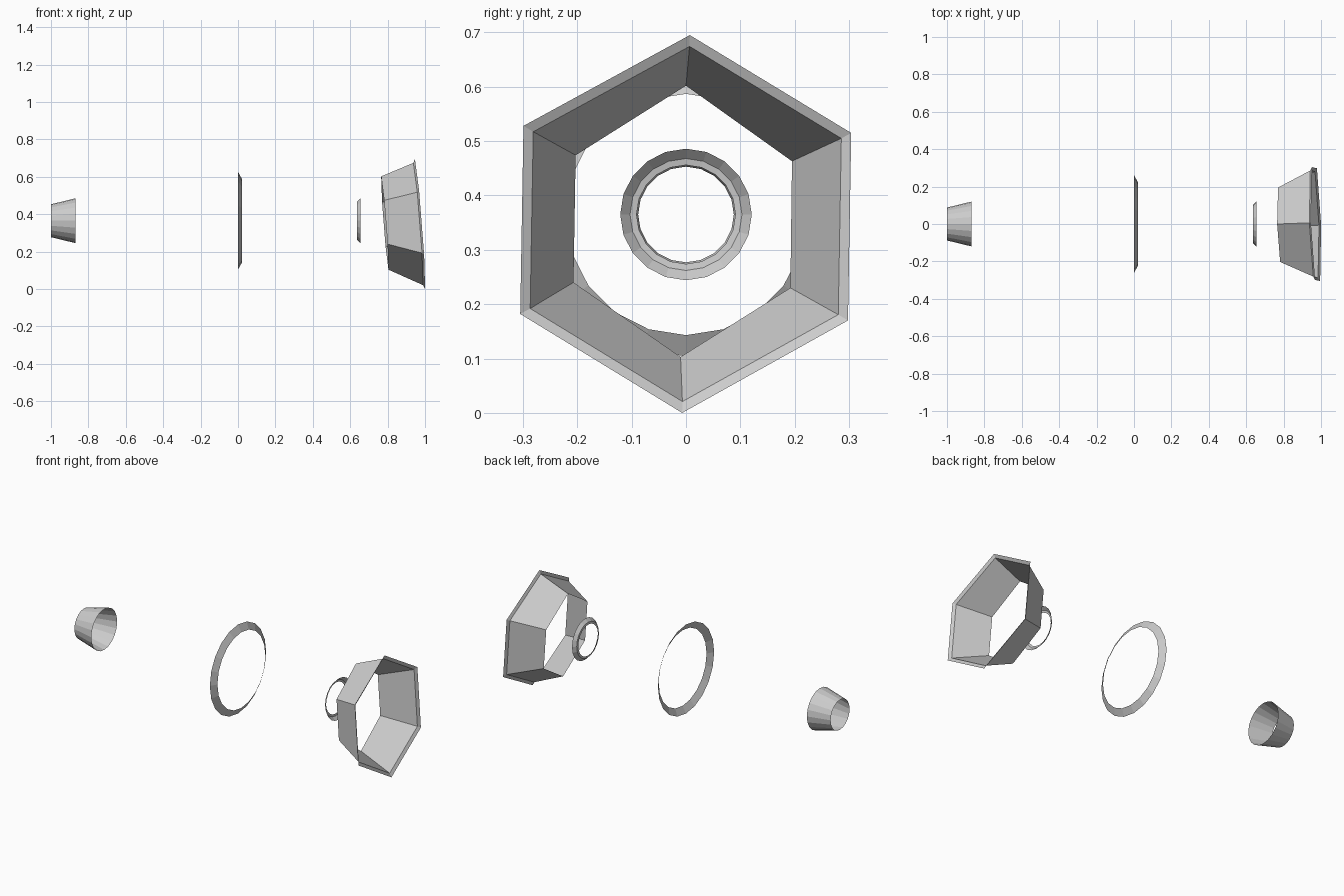
import bpy
import math

if "Cube" in bpy.data.objects:
    bpy.data.objects.remove(bpy.data.objects["Cube"])

CZ = 0.365   # shared axis height of the round parts


def skin(name, rings):
    """Bridge equal-length closed rings into an open shell."""
    n = len(rings[0])
    verts = [p for ring in rings for p in ring]
    faces = []
    for r in range(len(rings) - 1):
        for i in range(n):
            j = (i + 1) % n
            faces.append((r * n + i, (r + 1) * n + i, (r + 1) * n + j, r * n + j))
    me = bpy.data.meshes.new(name)
    me.from_pydata(verts, [], faces)
    me.update()
    ob = bpy.data.objects.new(name, me)
    bpy.context.collection.objects.link(ob)
    return ob


def lathe_x(name, profile, sides=20):
    """Revolve (x, radius) points about the x axis line at height CZ."""
    skin(name, [[(x, r * math.sin(2 * math.pi * i / sides),
                  CZ + r * math.cos(2 * math.pi * i / sides))
                 for i in range(sides)] for x, r in profile])


# Round parts along the axis
lathe_x("rear_cup", [(-1.0, 0.088), (-0.868, 0.12)])
lathe_x("middle_ring", [(0.0, 0.261), (0.022, 0.222)])
lathe_x("small_ring", [(0.635, 0.091), (0.637, 0.103), (0.655, 0.121)])

# Tilted hexagonal shroud with a flared lip, outlines as (y, z)
inner = [(0.0, 0.602), (0.195, 0.463), (0.192, 0.23),
         (-0.01, 0.103), (-0.207, 0.24), (-0.203, 0.474)]
outer = [(0.007, 0.695), (0.304, 0.515), (0.298, 0.17),
         (-0.007, 0.0), (-0.305, 0.182), (-0.299, 0.528)]
lip = [(0.94 * y, 0.349 + 0.94 * (z - 0.349)) for y, z in outer]


def tilt(outline, x):
    return [(x - 0.078 * (z - 0.35) - 0.03 * y, y, z) for y, z in outline]


skin("hexagonal_shroud", [tilt(inner, 0.785), tilt(lip, 0.963), tilt(outer, 0.973)])
